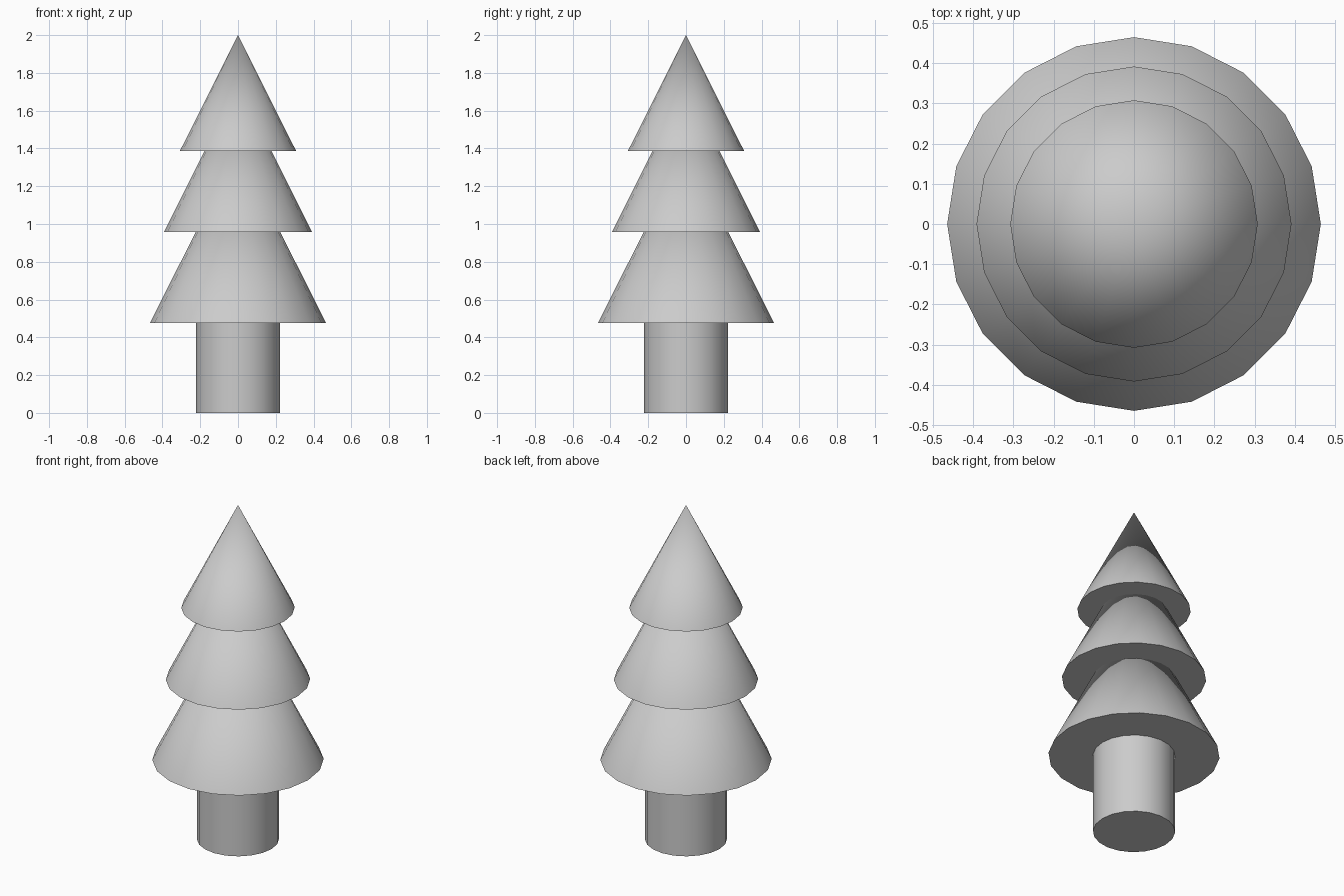
import bpy
import math

if "Cube" in bpy.data.objects:
    bpy.data.objects.remove(bpy.data.objects["Cube"])

SIDES = 20


def finish(name):
    obj = bpy.context.object
    obj.name = name
    bpy.ops.object.shade_smooth_by_angle(angle=math.radians(35))


# Trunk
trunk_height = 0.48
bpy.ops.mesh.primitive_cylinder_add(vertices=SIDES, radius=0.223, depth=trunk_height,
                                    location=(0, 0, trunk_height / 2))
finish("trunk")

# Foliage: overlapping full cones (name, base z, base radius, tip z)
tiers = [
    ("foliage_lower", 0.477, 0.465, 1.405),
    ("foliage_middle", 0.957, 0.392, 1.74),
    ("foliage_top", 1.386, 0.308, 2.0),
]
for name, base, radius, tip in tiers:
    bpy.ops.mesh.primitive_cone_add(vertices=SIDES, radius1=radius, radius2=0,
                                    depth=tip - base, location=(0, 0, (base + tip) / 2))
    finish(name)
